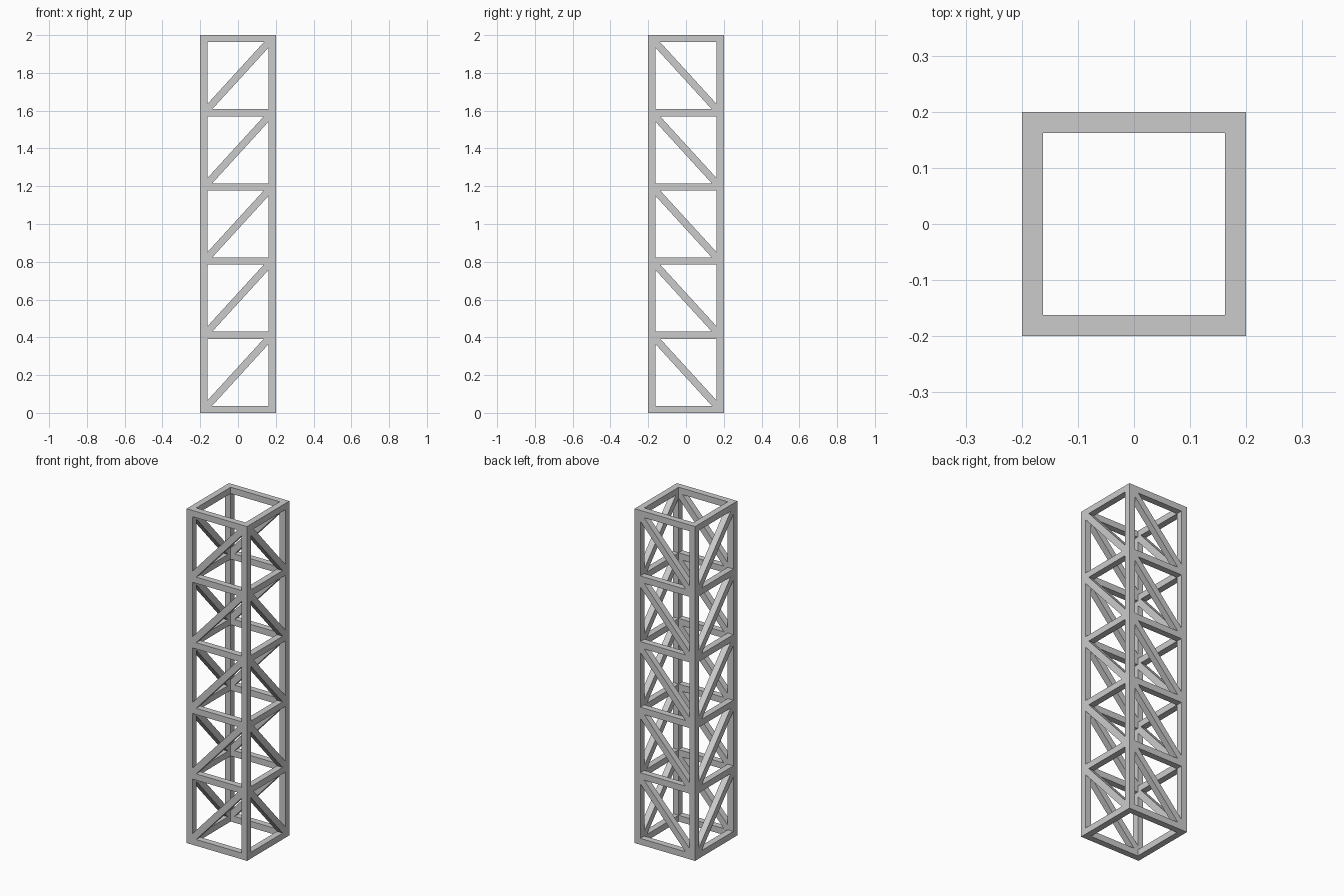
import bpy, bmesh
from math import hypot, pi
from mathutils import Matrix, Vector

if "Cube" in bpy.data.objects:
    bpy.data.objects.remove(bpy.data.objects["Cube"])

W, H, T, BAYS = 0.4, 2.0, 0.0377, 5      # width, height, bar thickness, bays
R = W / 2 - T / 2                        # bar centre line
STEP = (H - T) / BAYS                    # spacing of the horizontal frames


def new_object(name, bm):
    bmesh.ops.recalc_face_normals(bm, faces=bm.faces)
    mesh = bpy.data.meshes.new(name)
    bm.to_mesh(mesh)
    bm.free()
    obj = bpy.data.objects.new(name, mesh)
    bpy.context.collection.objects.link(obj)
    return obj


def box(name, center, size):
    bm = bmesh.new()
    bmesh.ops.create_cube(bm, size=1, matrix=Matrix.Translation(center) @ Matrix.Diagonal((*size, 1)))
    return new_object(name, bm)


def brace(name, side, z):
    """Diagonal bar trimmed to fit the panel opening, flush with the frame."""
    a, b = R - T / 2, STEP / 2 - T / 2
    length = hypot(2 * R, STEP)
    dx = T / 2 * length / STEP           # horizontal half width of the bar
    dz = T / 2 * length / (2 * R)        # vertical half width of the bar
    outline = [(-a, -b), (-a + dx, -b), (a, b - dz), (a, b), (a - dx, b), (-a, -b + dz)]
    # front/back rise towards +x, left/right rise towards -y
    if side in ("front", "back"):
        s = -1 if side == "front" else 1
        place = lambda u, v, d: Vector((u, s * R + d, z + v))
    else:
        s = -1 if side == "left" else 1
        place = lambda u, v, d: Vector((s * R + d, -u, z + v))
    bm = bmesh.new()
    face = bm.faces.new([bm.verts.new(place(u, v, -T / 2)) for u, v in outline])
    out = bmesh.ops.extrude_face_region(bm, geom=[face])
    shift = place(0, 0, T / 2) - place(0, 0, -T / 2)
    bmesh.ops.translate(bm, vec=shift, verts=[g for g in out["geom"] if isinstance(g, bmesh.types.BMVert)])
    return new_object(name, bm)


# Corner posts
for x in (-R, R):
    for y in (-R, R):
        box("corner_post", (x, y, H / 2), (T, T, H))

# Horizontal frames
span = W - 2 * T
for i in range(BAYS + 1):
    z = T / 2 + i * STEP
    for s in (-R, R):
        box("crossbar_x", (0, s, z), (span, T, T))
        box("crossbar_y", (s, 0, z), (T, span, T))

# Diagonal braces on every side of every bay
for i in range(BAYS):
    for side in ("front", "back", "left", "right"):
        brace("brace_" + side, side, T / 2 + (i + 0.5) * STEP)
